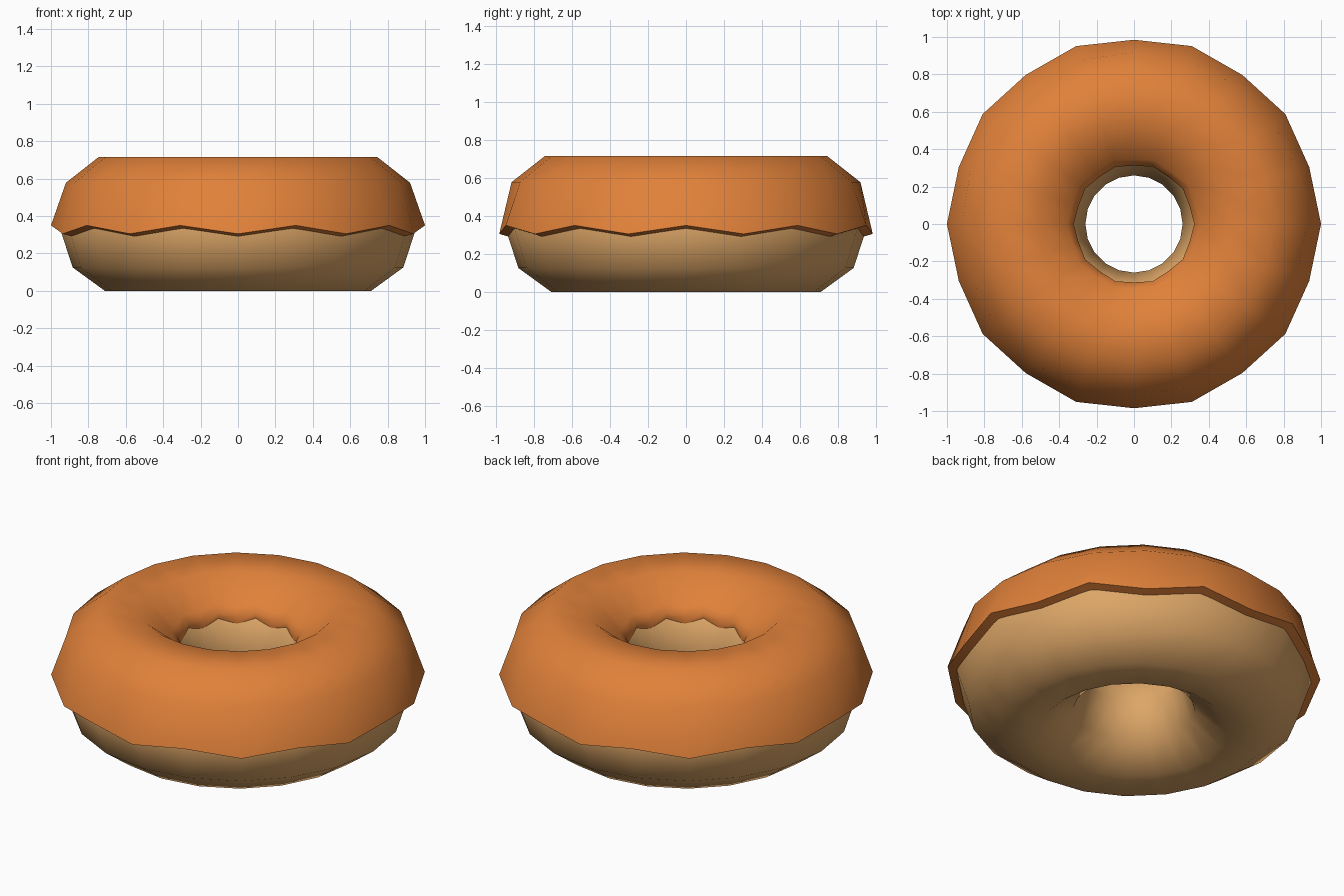
import bpy, bmesh, math

if "Cube" in bpy.data.objects:
    bpy.data.objects.remove(bpy.data.objects["Cube"])

SEGS = 20


def material(name, rgb):
    m = bpy.data.materials.new(name)
    m.diffuse_color = (*rgb, 1)
    m.use_nodes = True
    m.node_tree.nodes["Principled BSDF"].inputs["Base Color"].default_value = m.diffuse_color
    return m


def lathe(name, rings, mat, closed, angle):
    """Spin (even, odd) pairs of (radius, z) points round z."""
    bm = bmesh.new()
    grid = []
    for pair in rings:
        row = []
        for j in range(SEGS):
            r, z = pair[j % 2]
            a = 2 * math.pi * j / SEGS
            row.append(bm.verts.new((r * math.cos(a), r * math.sin(a), z)))
        grid.append(row)
    n = len(grid)
    for i in range(n if closed else n - 1):
        lo, hi = grid[i], grid[(i + 1) % n]
        for j in range(SEGS):
            k = (j + 1) % SEGS
            bm.faces.new((lo[j], lo[k], hi[k], hi[j]))
    mesh = bpy.data.meshes.new(name)
    bm.to_mesh(mesh)
    bm.free()
    mesh.materials.append(mat)
    ob = bpy.data.objects.new(name, mesh)
    bpy.context.collection.objects.link(ob)
    bpy.ops.object.select_all(action='DESELECT')
    ob.select_set(True)
    bpy.context.view_layer.objects.active = ob
    bpy.ops.object.shade_smooth_by_angle(angle=math.radians(angle))
    return ob


dough_mat = material("dough", (0.72, 0.38, 0.135))
icing_mat = material("orange_icing", (0.75, 0.22, 0.042))

# Dough: ten-sided tube resting on z = 0
MAJOR, MINOR = 0.605, 0.345
MID = MINOR * math.sin(math.radians(72))
tube = []
for i in range(10):
    a = math.radians(36 * i)
    p = (MAJOR + MINOR * math.cos(a), MID + MINOR * math.sin(a))
    tube.append((p, p))
lathe("dough_ring", tube, dough_mat, True, 60)

# Icing: thick shell over the top half, with zigzag lower and inner edges
profile = [
    ((0.945, 0.333), (0.932, 0.290)),   # underside of the outer lip
    ((1.000, 0.350), (0.985, 0.305)),   # outer lip
    ((0.920, 0.578), (0.920, 0.578)),
    ((0.743, 0.717), (0.743, 0.717)),   # flat top
    ((0.510, 0.717), (0.510, 0.717)),
    ((0.358, 0.600), (0.345, 0.582)),   # inner lip
    ((0.322, 0.565), (0.312, 0.545)),
    ((0.325, 0.530), (0.315, 0.495)),   # tucked into the dough
]
lathe("icing", profile, icing_mat, False, 50)
